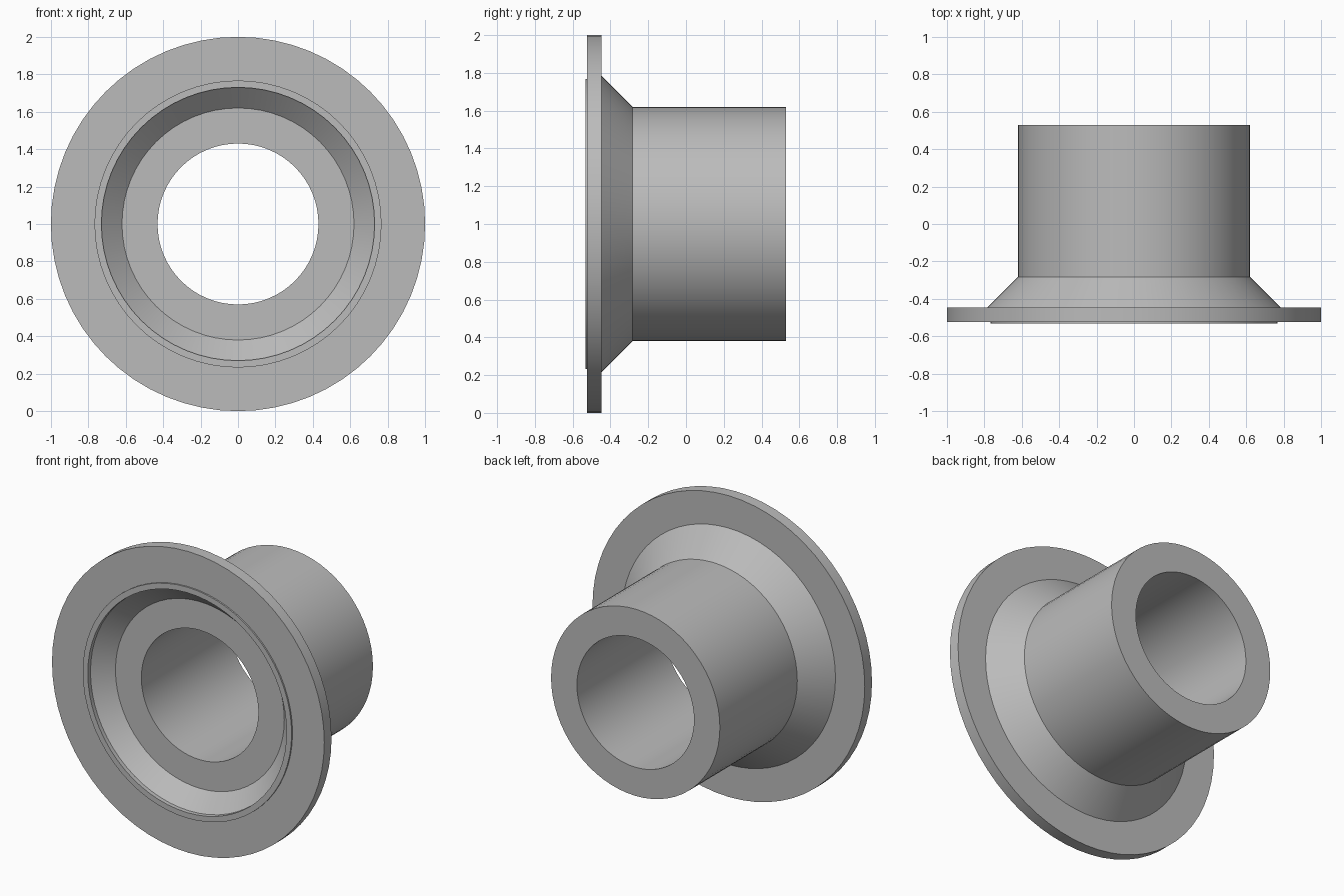
import bpy, bmesh
from math import radians, tau
from mathutils import Vector, Matrix

cube = bpy.data.objects.get("Cube")
if cube:
    bpy.data.objects.remove(cube, do_unlink=True)

# One plain grey for the whole part
grey = bpy.data.materials.new("plain_grey")
grey.use_nodes = True
colour = (0.5, 0.5, 0.5, 1)
grey.diffuse_color = colour
grey.node_tree.nodes["Principled BSDF"].inputs["Base Color"].default_value = colour


def lathe(name, profile, steps=64):
    """Turn a closed (radius, y) profile around the horizontal bore axis."""
    bm = bmesh.new()
    rings = []
    for i in range(steps):
        turn = Matrix.Rotation(tau * i / steps, 3, "Y")
        rings.append([bm.verts.new(turn @ Vector((r, y, 0))) for r, y in profile])
    n = len(profile)
    for i in range(steps):
        a, b = rings[i], rings[(i + 1) % steps]
        for j in range(n):
            k = (j + 1) % n
            bm.faces.new((a[j], a[k], b[k], b[j]))
    bmesh.ops.recalc_face_normals(bm, faces=bm.faces)
    mesh = bpy.data.meshes.new(name)
    bm.to_mesh(mesh)
    bm.free()
    mesh.materials.append(grey)
    obj = bpy.data.objects.new(name, mesh)
    bpy.context.collection.objects.link(obj)
    obj.location.z = 1
    bpy.ops.object.select_all(action="DESELECT")
    obj.select_set(True)
    bpy.context.view_layer.objects.active = obj
    bpy.ops.object.shade_smooth_by_angle(angle=radians(30))
    return obj


# Sleeve bore, conical seat, raised lip, flange disc, outer cone and sleeve
lathe("flanged_sleeve", [
    (0.43, 0.53), (0.43, -0.4),                   # bore
    (0.62, -0.4), (0.73, -0.505), (0.73, -0.533), # recessed seat
    (0.767, -0.533), (0.767, -0.523),             # raised lip
    (1.0, -0.523), (1.0, -0.447),                 # flange disc
    (0.785, -0.447), (0.62, -0.282),              # outer cone
    (0.62, 0.53),                                 # sleeve
])
